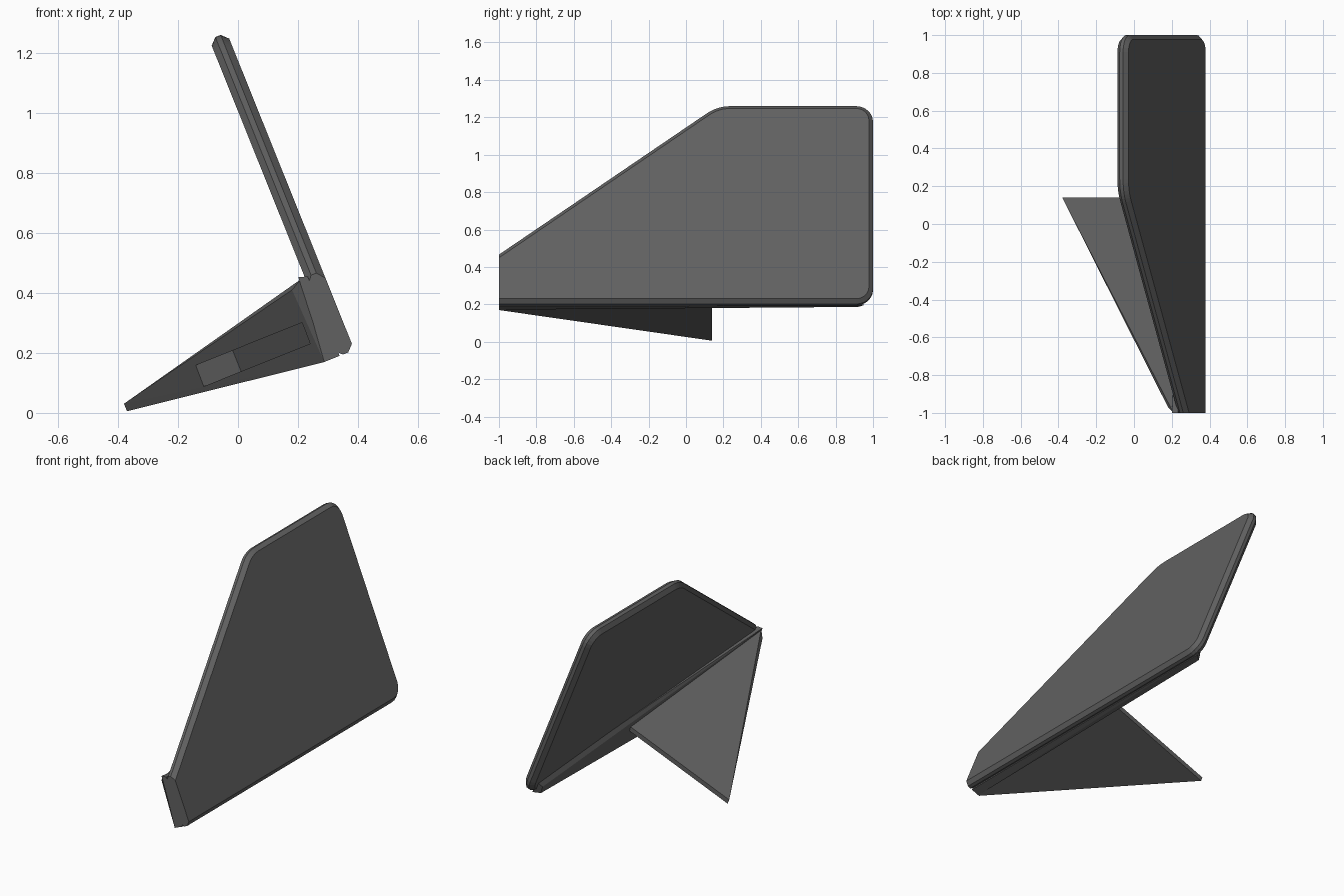
import bpy, bmesh, math
from mathutils import Vector, Matrix

if "Cube" in bpy.data.objects:
    bpy.data.objects.remove(bpy.data.objects["Cube"])

# Tilted frame: u across the panel thickness, y along it, s up its slope
N = Vector((0.928, 0, 0.373))
D = Vector((-0.373, 0, 0.928))

grey = bpy.data.materials.new("dark_grey")
grey.diffuse_color = (0.12, 0.12, 0.12, 1)
grey.use_nodes = True
grey.node_tree.nodes["Principled BSDF"].inputs["Base Color"].default_value = grey.diffuse_color


def place(u, y, s):
    return N * u + D * s + Vector((0, y, 0))


def finish(name, bm):
    bmesh.ops.recalc_face_normals(bm, faces=bm.faces)
    mesh = bpy.data.meshes.new(name)
    bm.to_mesh(mesh)
    bm.free()
    mesh.materials.append(grey)
    ob = bpy.data.objects.new(name, mesh)
    bpy.context.collection.objects.link(ob)
    return ob


def hull(name, points):
    bm = bmesh.new()
    for p in points:
        bm.verts.new(place(*p))
    bmesh.ops.convex_hull(bm, input=bm.verts)
    return finish(name, bm)


def outline(c, steps=6):
    """Panel outline in (y, s), inset by c except along the front end."""
    slope = 0.732
    low, high, rear = 0.05 + c, 1.19 - c, 1 - c
    front_top = 0.335 - c * math.hypot(1, slope)
    bend = -1 + (high - front_top) / slope
    corners = [((-1, low), 0), ((rear, low), 0.09 - c), ((rear, high), 0.09 - c),
               ((bend, high), 0.21 - c), ((-1, front_top), 0)]
    pts = []
    for i, (p, r) in enumerate(corners):
        p = Vector(p)
        if r == 0:
            pts.append(p)
            continue
        a = (Vector(corners[i - 1][0]) - p).normalized()
        b = (Vector(corners[(i + 1) % 5][0]) - p).normalized()
        half = a.angle(b) / 2
        centre = p + (a + b).normalized() * r / math.sin(half)
        start = p + a * r / math.tan(half) - centre
        for k in range(steps + 1):
            turn = (math.pi - 2 * half) * k / steps
            pts.append(centre + Matrix.Rotation(turn, 2) @ start)
    return pts


# Panel: rounded outline with chamfered rims
bm = bmesh.new()
rings = [[bm.verts.new(place(u, p.x, p.y)) for p in outline(c)]
         for c, u in ((0.022, 0.375), (0, 0.397), (0, 0.416), (0.022, 0.438))]
bm.faces.new(rings[0])
bm.faces.new(rings[-1])
for r0, r1 in zip(rings, rings[1:]):
    for i in range(len(r0)):
        j = (i + 1) % len(r0)
        bm.faces.new((r0[i], r0[j], r1[j], r1[i]))
finish("panel", bm)

# Tapered root strip along the lower inner side of the panel
hull("root_strip", [(0.335, -1, 0.05), (0.355, -1, 0.345), (0.385, -1, 0.05),
                    (0.385, -1, 0.335), (0.35, 0.92, 0.06), (0.355, 0.92, 0.10),
                    (0.385, 0.95, 0.055), (0.385, 0.95, 0.13)])

# Support fin: tall at the front, turning into a thin flat blade at the back
fin = hull("support_fin", [(0.33, -1, 0.05), (0.32, -0.97, 0.313), (0.36, -1, 0.05),
                           (0.36, -1, 0.335), (0.375, 0.14, 0.17), (0.375, 0.14, 0.143),
                           (-0.341, 0.14, 0.17), (-0.341, 0.14, 0.143)])

# Slot sunk into the sloping front face of the fin
along = (-0.519 * N + Vector((0, 0.855, 0))).normalized()
out = (-0.855 * N - Vector((0, 0.519, 0))).normalized()
frac = (0.325 - 0.119) / 0.666
centre = place(0.119, -0.985 + 1.125 * frac, 0.162)
bm = bmesh.new()
bmesh.ops.create_cube(bm, size=1)
for v in bm.verts:
    x, y, z = v.co
    v.co = centre + along * (x * 0.75) + D * (y * 0.075) + out * (z * 0.46 + 0.07)
cutter = finish("slot_cutter", bm)
cutter.hide_render = True
cutter.hide_set(True)
cut = fin.modifiers.new("slot", "BOOLEAN")
cut.operation = "DIFFERENCE"
cut.solver = "EXACT"
cut.object = cutter
